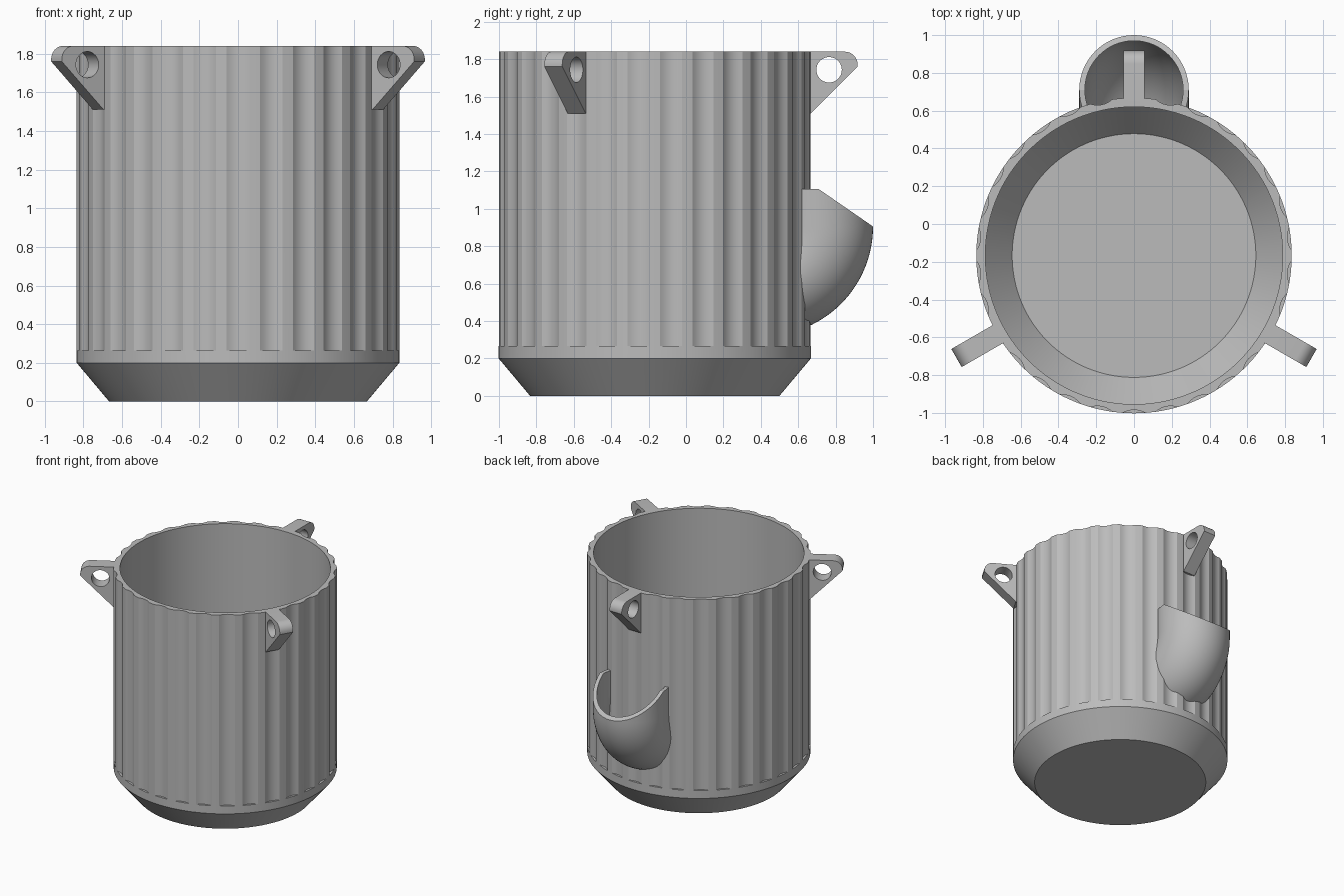
import bpy, bmesh, math
from mathutils import Matrix

if "Cube" in bpy.data.objects:
    bpy.data.objects.remove(bpy.data.objects["Cube"])

CY = -0.167          # y of the pot axis
R, TOP = 0.835, 1.84
FLUTES = 30

grey = bpy.data.materials.new("plain grey")
grey.use_nodes = True
grey.diffuse_color = (0.5, 0.5, 0.5, 1)
grey.node_tree.nodes["Principled BSDF"].inputs["Base Color"].default_value = (0.5, 0.5, 0.5, 1)


def finish(bm, name):
    bmesh.ops.remove_doubles(bm, verts=bm.verts, dist=1e-5)
    bmesh.ops.recalc_face_normals(bm, faces=bm.faces)
    mesh = bpy.data.meshes.new(name)
    bm.to_mesh(mesh)
    bm.free()
    obj = bpy.data.objects.new(name, mesh)
    mesh.materials.append(grey)
    bpy.context.collection.objects.link(obj)
    return obj


def activate(obj):
    bpy.ops.object.select_all(action='DESELECT')
    obj.select_set(True)
    bpy.context.view_layer.objects.active = obj


def smooth(obj, degrees):
    activate(obj)
    bpy.ops.object.shade_smooth_by_angle(angle=math.radians(degrees))


def loft(rings, name):
    """Closed solid through rings of points, capped at both ends."""
    bm = bmesh.new()
    loops = [[bm.verts.new(p) for p in ring] for ring in rings]
    n = len(loops[0])
    for a, b in zip(loops, loops[1:]):
        for i in range(n):
            j = (i + 1) % n
            bm.faces.new((a[i], a[j], b[j], b[i]))
    bm.faces.new(loops[0])
    bm.faces.new(loops[-1])
    return finish(bm, name)


def boolean(obj, cutter, operation):
    mod = obj.modifiers.new("cut", 'BOOLEAN')
    mod.operation, mod.object, mod.solver = operation, cutter, 'EXACT'
    activate(obj)
    bpy.ops.object.modifier_apply(modifier=mod.name)
    bpy.data.objects.remove(cutter)


def cylinder(radius, z0, z1, name, n=180):
    angles = [math.tau * i / n for i in range(n)]
    return loft([[(radius * math.cos(a), CY + radius * math.sin(a), z) for a in angles]
                 for z in (z0, z1)], name)


# Fluted pot: each flute is a shallow groove between narrow lands
HALF, DEPTH = math.radians(4.1), 0.018
PITCH = math.tau / FLUTES
samples = []         # (angle, groove depth)
for k in range(FLUTES):
    centre = math.pi / 2 + k * PITCH
    for i in range(-4, 5):
        t = i / 4
        samples.append((centre + t * HALF, DEPTH * (1 - t * t)))
    samples.append((centre + PITCH / 2, 0))


def pot_ring(radius, z, fluted=False):
    return [((radius - d * fluted) * math.cos(a), CY + (radius - d * fluted) * math.sin(a), z)
            for a, d in samples]


pot = loft([pot_ring(0.667, 0), pot_ring(R, 0.2), pot_ring(R, 0.265),
            pot_ring(R, 0.265, True), pot_ring(R, TOP, True),
            pot_ring(0.787, TOP), pot_ring(0.787, 0.22), pot_ring(0.645, 0.05)], "fluted_pot")
smooth(pot, 15)

# Three hanging lugs around the rim, drawn as (radius, height) outlines
CORNER = 0.07
outline = [(0.8, 1.51), (0.8, TOP)]
for i in range(9):
    a = math.pi / 2 * (1 - i / 8)
    outline.append((1.085 - CORNER + CORNER * math.cos(a), TOP - CORNER + CORNER * math.sin(a)))
outline += [(1.085, 1.76), (R, 1.51)]
for name, degrees in (("back_lug", 90), ("front_left_lug", -30), ("front_right_lug", 210)):
    lug = loft([[(r, y, z) for r, z in outline] for y in (-0.055, 0.055)], name)
    hole = loft([[(0.932 + 0.068 * math.cos(math.tau * i / 40), y,
                   1.743 + 0.068 * math.sin(math.tau * i / 40)) for i in range(40)]
                 for y in (-0.1, 0.1)], "hole_cutter")
    boolean(lug, hole, 'DIFFERENCE')
    lug.data.transform(Matrix.Translation((0, CY, 0)) @ Matrix.Rotation(math.radians(degrees), 4, 'Z'))
    smooth(lug, 25)

# Back pocket: a hollow pipe elbow curving down into the wall
PY, PZ, BEND = 0.71, 0.905, 0.295


def elbow(radius, top, name):
    circle = [math.tau * i / 64 for i in range(64)]
    rings = [[(radius * math.cos(a), PY + radius * math.sin(a), top) for a in circle]]
    for i in range(25):
        turn = math.radians(85) * i / 24
        rings.append([(radius * math.cos(a),
                       PY - BEND + (BEND + radius * math.sin(a)) * math.cos(turn),
                       PZ - (BEND + radius * math.sin(a)) * math.sin(turn)) for a in circle])
    return loft(rings, name)


pocket = elbow(0.29, 1.3, "back_pocket")
boolean(pocket, elbow(0.26, 1.4, "pocket_hollow"), 'DIFFERENCE')
# Slanted mouth
side = [(0.3, 0.2), (1.29, 0.2), (1.29, 0.705), (PY, 1.105), (0.3, 1.105)]
boolean(pocket, loft([[(x, y, z) for y, z in side] for x in (-0.5, 0.5)], "mouth_cutter"), 'INTERSECT')
# Trim the pocket inside the pot wall
boolean(pocket, cylinder(0.803, -0.2, 2, "wall_cutter"), 'DIFFERENCE')
smooth(pocket, 30)
